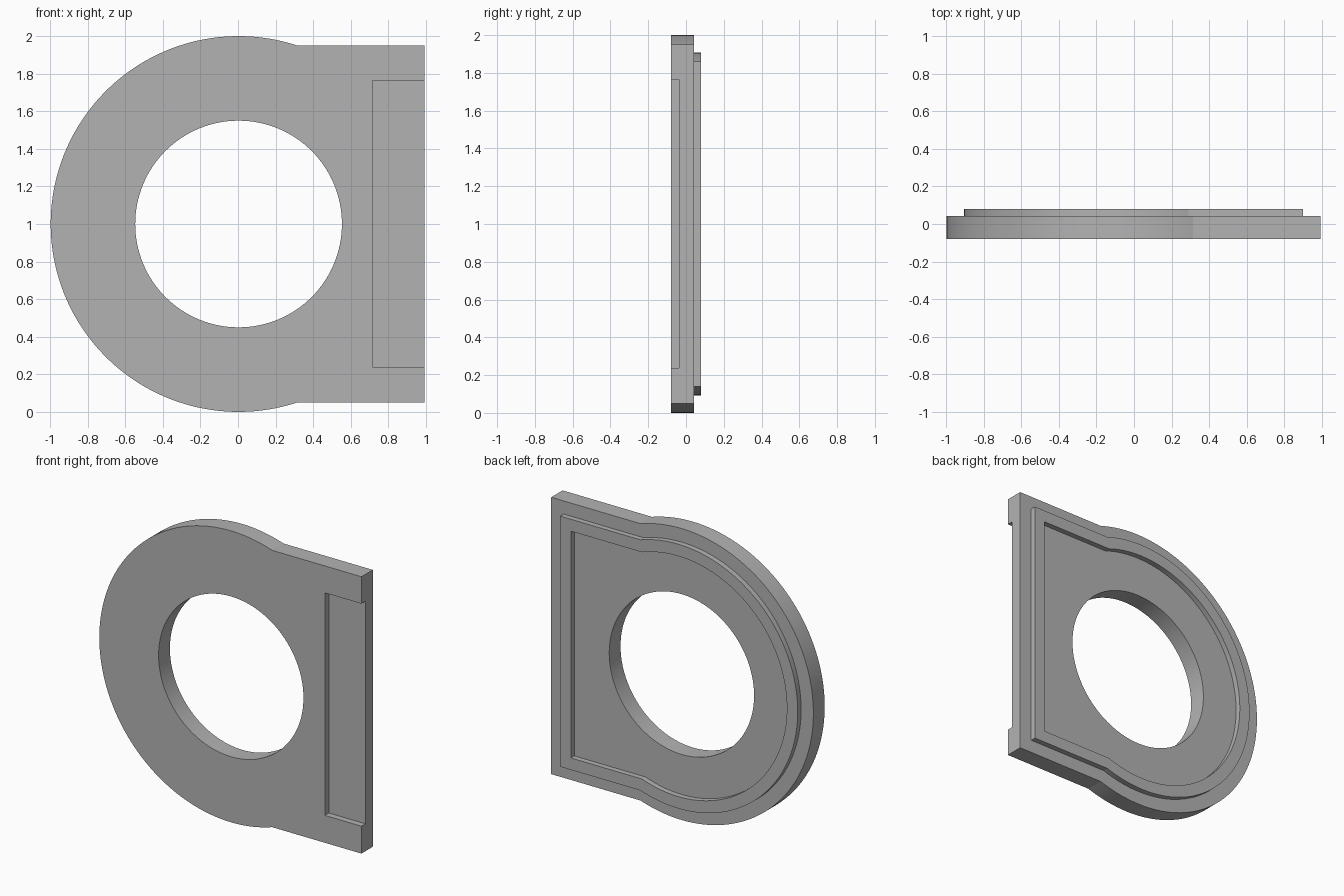
import bpy, bmesh, math
from mathutils import Vector

cube = bpy.data.objects.get("Cube")
if cube:
    bpy.data.objects.remove(cube, do_unlink=True)

GREY = (0.45, 0.45, 0.45, 1)
grey = bpy.data.materials.new("plain_grey")
grey.use_nodes = True
grey.diffuse_color = GREY
grey.node_tree.nodes["Principled BSDF"].inputs["Base Color"].default_value = GREY

CX, CZ = 0.003, 1.0  # centre of the round opening


def outline(radius, half, right, steps=128):
    """Round on one side, straight-edged block on the other."""
    start = math.asin(half / radius)
    sweep = 2 * (math.pi - start)
    pts = [(CX + radius * math.cos(start + sweep * i / steps),
            CZ + radius * math.sin(start + sweep * i / steps))
           for i in range(steps + 1)]
    return pts + [(right, CZ - half), (right, CZ + half)]


def circle(radius, steps=128):
    return [(CX + radius * math.cos(math.tau * i / steps),
             CZ + radius * math.sin(math.tau * i / steps)) for i in range(steps)]


def finish(name, bm):
    bmesh.ops.recalc_face_normals(bm, faces=bm.faces)
    mesh = bpy.data.meshes.new(name)
    bm.to_mesh(mesh)
    bm.free()
    mesh.materials.append(grey)
    obj = bpy.data.objects.new(name, mesh)
    bpy.context.collection.objects.link(obj)
    return obj


def slab(name, pts, y0, y1):
    bm = bmesh.new()
    face = bm.faces.new([bm.verts.new((x, y0, z)) for x, z in pts])
    geom = bmesh.ops.extrude_face_region(bm, geom=[face])["geom"]
    verts = [g for g in geom if isinstance(g, bmesh.types.BMVert)]
    bmesh.ops.translate(bm, vec=Vector((0, y1 - y0, 0)), verts=verts)
    return finish(name, bm)


def ring(name, outer, inner, y0, y1):
    """Closed band between two outlines with equal point counts."""
    bm = bmesh.new()
    loops = [[bm.verts.new((x, y, z)) for x, z in pts]
             for pts, y in ((outer, y0), (outer, y1), (inner, y1), (inner, y0))]
    n = len(outer)
    for k in range(4):
        a, b = loops[k], loops[(k + 1) % 4]
        for i in range(n):
            j = (i + 1) % n
            bm.faces.new((a[i], a[j], b[j], b[i]))
    return finish(name, bm)


def activate(obj):
    bpy.ops.object.select_all(action='DESELECT')
    obj.select_set(True)
    bpy.context.view_layer.objects.active = obj


def cut(obj, cutter):
    cutter.hide_render = True
    mod = obj.modifiers.new("cut", 'BOOLEAN')
    mod.operation = 'DIFFERENCE'
    mod.solver = 'EXACT'
    mod.object = cutter
    activate(obj)
    bpy.ops.object.modifier_apply(modifier=mod.name)
    bpy.data.objects.remove(cutter, do_unlink=True)


# Main plate with round opening and shallow front recess at the straight side
plate = slab("plate", outline(1.0, 0.95, 0.993), -0.08, 0.043)
cut(plate, slab("opening_cutter", circle(0.55), -0.3, 0.3))
recess = [(0.715, 0.238), (1.2, 0.238), (1.2, 1.765), (0.715, 1.765)]
cut(plate, slab("recess_cutter", recess, -0.3, -0.037))

# Raised rim following the outline on the back
rim = ring("back_rim", outline(0.907, 0.86, 0.9), outline(0.825, 0.778, 0.818),
           0.033, 0.08)

for part in (plate, rim):
    activate(part)
    bpy.ops.object.shade_smooth_by_angle(angle=math.radians(10))
